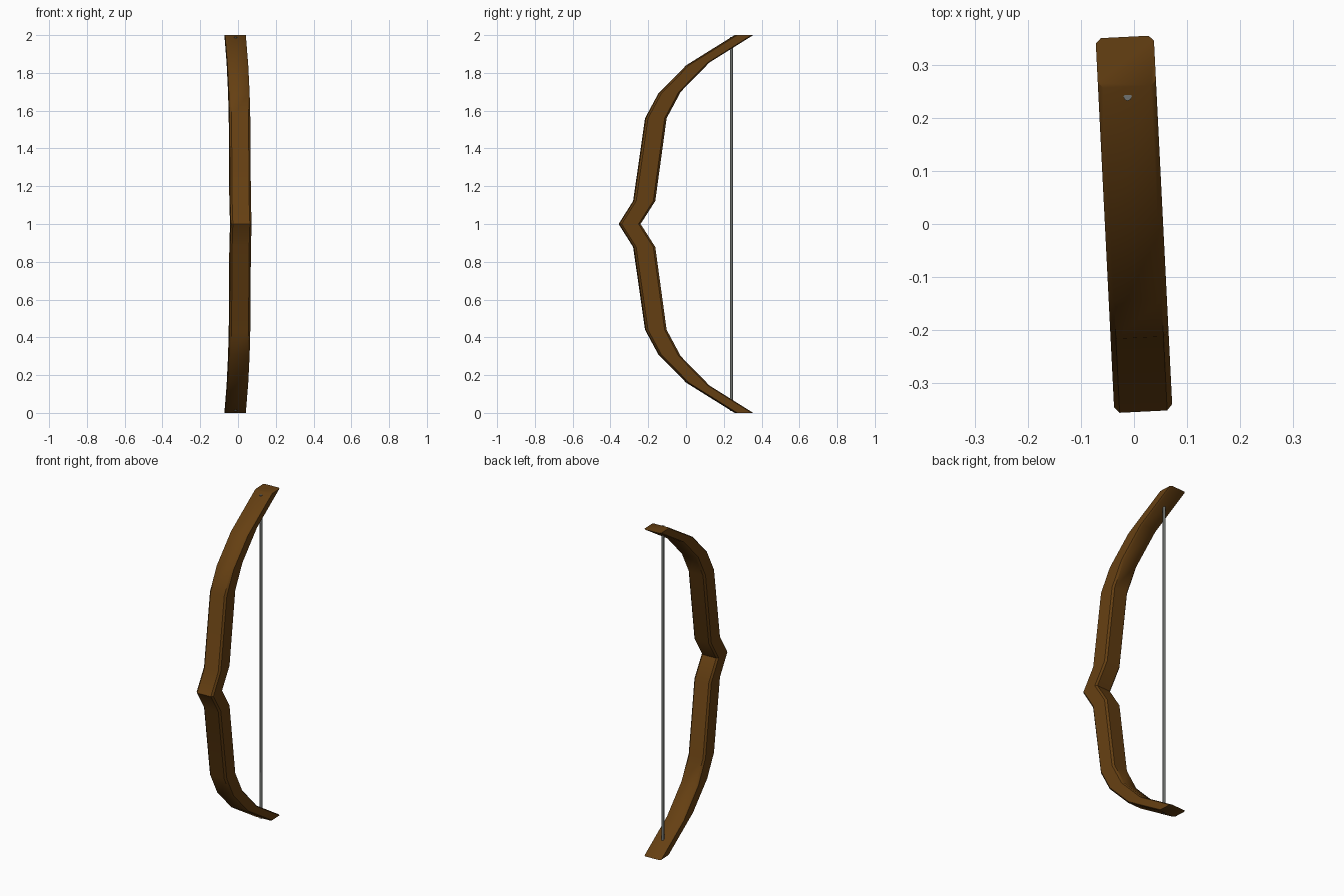
import bpy, bmesh, math
from mathutils import Matrix, Vector

if "Cube" in bpy.data.objects:
    bpy.data.objects.remove(bpy.data.objects["Cube"])

YAW = Matrix.Rotation(0.05, 4, 'Z')


def finish(name, bm, color, angle):
    bmesh.ops.recalc_face_normals(bm, faces=bm.faces)
    bmesh.ops.transform(bm, matrix=YAW, verts=bm.verts)
    mesh = bpy.data.meshes.new(name)
    bm.to_mesh(mesh)
    bm.free()
    obj = bpy.data.objects.new(name, mesh)
    bpy.context.collection.objects.link(obj)
    mat = bpy.data.materials.new(name + "_material")
    mat.diffuse_color = (*color, 1)
    mat.use_nodes = True
    mat.node_tree.nodes["Principled BSDF"].inputs["Base Color"].default_value = mat.diffuse_color
    mesh.materials.append(mat)
    bpy.ops.object.select_all(action='DESELECT')
    obj.select_set(True)
    bpy.context.view_layer.objects.active = obj
    bpy.ops.object.shade_smooth_by_angle(angle=math.radians(angle))
    return obj


# Bow stave: side profile of the upper half, front and back edge (y, z) pairs
upper = [((-0.355, 1.0), (-0.243, 1.0)),
         ((-0.278, 1.122), (-0.165, 1.122)),
         ((-0.215, 1.56), (-0.105, 1.56)),
         ((-0.145, 1.69), (-0.03, 1.70)),
         ((0.003, 1.84), (0.122, 1.855)),
         ((0.26, 2.0), (0.354, 2.0))]
lower = [tuple((y, 2 - z) for y, z in pair) for pair in upper[:0:-1]]

HALF, CHAMFER = 0.055, 0.01
bm = bmesh.new()
rings = []
for front, back in lower + upper:
    f, b = Vector((0, *front)), Vector((0, *back))
    section = [(-HALF + CHAMFER, 0), (HALF - CHAMFER, 0), (HALF, 0.1), (HALF, 0.9),
               (HALF - CHAMFER, 1), (-HALF + CHAMFER, 1), (-HALF, 0.9), (-HALF, 0.1)]
    rings.append([bm.verts.new(f.lerp(b, t) + Vector((x, 0, 0))) for x, t in section])
for r0, r1 in zip(rings, rings[1:]):
    for i in range(8):
        j = (i + 1) % 8
        bm.faces.new((r0[i], r0[j], r1[j], r1[i]))
bm.faces.new(rings[0])
bm.faces.new(rings[-1])
finish("bow_stave", bm, (0.13, 0.05, 0.006), 40)

# Bowstring: thin rod running between the limb tips
bm = bmesh.new()
bmesh.ops.create_cone(bm, cap_ends=True, segments=8, radius1=0.008, radius2=0.008,
                      depth=1.98, matrix=Matrix.Translation((0, 0.241, 1.0)))
finish("bowstring", bm, (0.16, 0.17, 0.16), 50)
